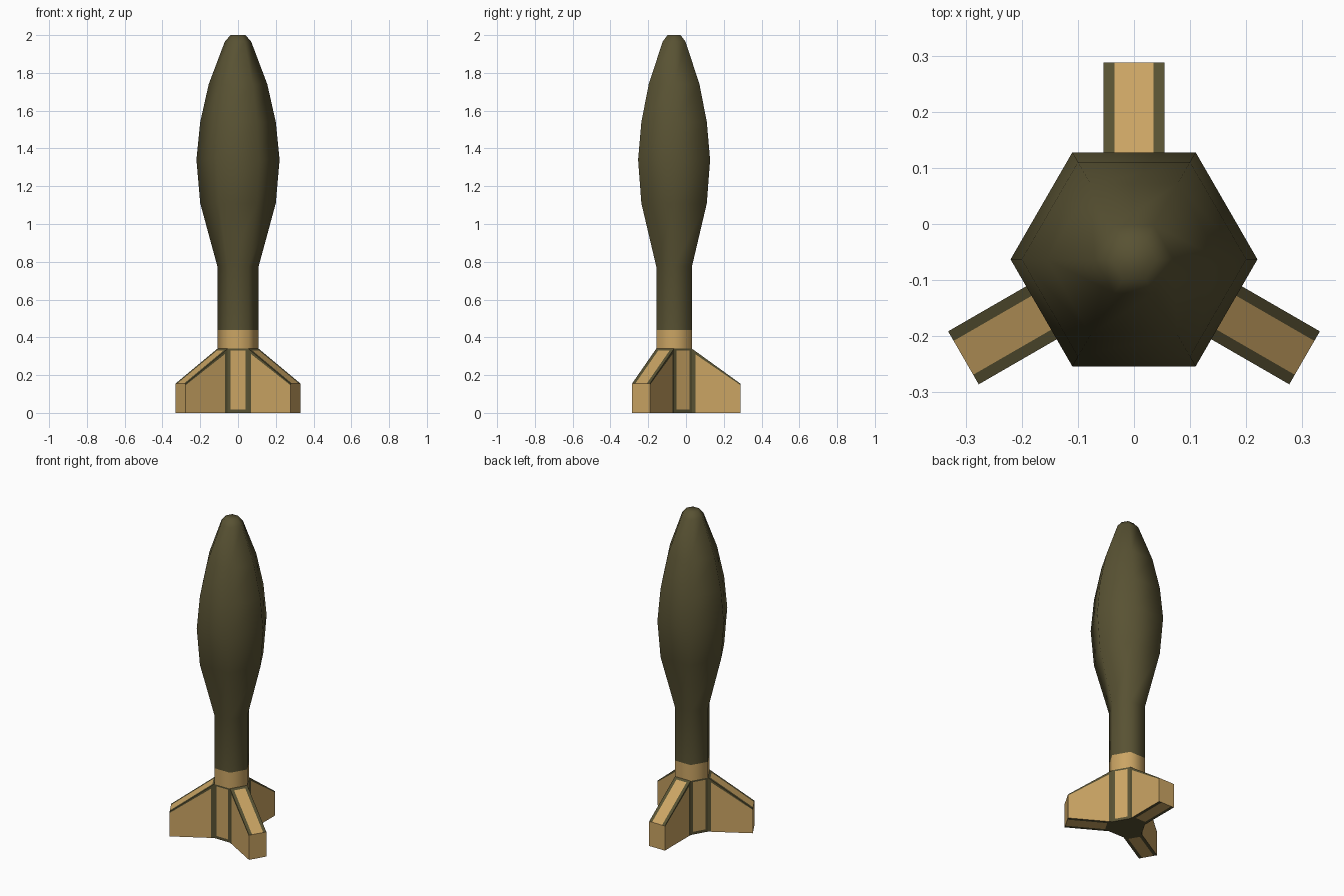
import bpy, bmesh, math
from mathutils import Vector, Matrix

if "Cube" in bpy.data.objects:
    bpy.data.objects.remove(bpy.data.objects["Cube"])

CY = -0.063            # body axis position in y
R = 0.109              # tail tube corner radius
AP = R * math.cos(math.pi / 6)


def material(name, rgb):
    m = bpy.data.materials.new(name)
    m.diffuse_color = (*rgb, 1)
    m.use_nodes = True
    m.node_tree.nodes["Principled BSDF"].inputs["Base Color"].default_value = m.diffuse_color
    return m


OLIVE = material("olive_green", (0.098, 0.084, 0.033))
TAN = material("tan", (0.597, 0.376, 0.127))


def finish(bm, name):
    bmesh.ops.remove_doubles(bm, verts=bm.verts, dist=0.0005)
    bmesh.ops.recalc_face_normals(bm, faces=bm.faces)
    me = bpy.data.meshes.new(name)
    bm.to_mesh(me)
    bm.free()
    me.materials.append(OLIVE)
    me.materials.append(TAN)
    ob = bpy.data.objects.new(name, me)
    ob.location.y = CY
    bpy.context.collection.objects.link(ob)
    return ob


# Six-sided shell body: (radius, height) profile, tan below the collar line
profile = [(R, 0.34), (R, 0.44), (R, 0.775), (0.2, 1.11), (0.22, 1.34),
           (0.2, 1.54), (0.155, 1.74), (0.07, 1.965), (0.04, 2.0)]
bm = bmesh.new()
rings = [[bm.verts.new((r * math.cos(i * math.pi / 3), r * math.sin(i * math.pi / 3), z))
          for i in range(6)] for r, z in profile]
for k, (lo, hi) in enumerate(zip(rings, rings[1:])):
    for i in range(6):
        j = (i + 1) % 6
        f = bm.faces.new((lo[i], lo[j], hi[j], hi[i]))
        f.material_index = 1 if k == 0 else 0
bm.faces.new(rings[-1])
for f in bm.faces:
    f.smooth = True
finish(bm, "shell_body")


# Quad a-b-c-d with a tan centre and olive margins (fractions: u0, u1, v0, v1)
def panel(bm, m, a, b, c, d, u0=0, u1=0, v0=0, v1=0):
    a, b, c, d = (Vector(p) for p in (a, b, c, d))

    def at(u, v):
        return m @ a.lerp(b, u).lerp(d.lerp(c, u), v)
    us, vs = (0, u0, 1 - u1, 1), (0, v0, 1 - v1, 1)
    for i in range(3):
        for j in range(3):
            if us[i + 1] - us[i] < 1e-6 or vs[j + 1] - vs[j] < 1e-6:
                continue
            f = bm.faces.new([bm.verts.new(at(u, v)) for u, v in (
                (us[i], vs[j]), (us[i + 1], vs[j]), (us[i + 1], vs[j + 1]), (us[i], vs[j + 1]))])
            f.material_index = 1 if i == j == 1 else 0


H, TIP_H, TIP = 0.34, 0.155, 0.351   # fin root height, tip height, tip distance
W = R / 2

# Tail tube faces between the fins, and the dark base plate
bm = bmesh.new()
for k in range(3):
    m = Matrix.Rotation(math.radians(30 + 120 * k), 4, 'Z')
    panel(bm, m, (AP, -W, 0), (AP, W, 0), (AP, W, H), (AP, -W, H), 0.14, 0.14, 0.05, 0.03)
bm.faces.new([bm.verts.new((R * math.cos(i * math.pi / 3), R * math.sin(i * math.pi / 3), 0))
              for i in range(6)])
finish(bm, "tail_tube")

# Three thick fins
for k in range(3):
    bm = bmesh.new()
    m = Matrix.Rotation(math.radians(90 + 120 * k), 4, 'Z')
    for s in (-1, 1):    # sides
        panel(bm, m, (AP, s * W, 0), (TIP, s * W, 0), (TIP, s * W, TIP_H), (AP, s * W, H),
              0.07, 0, 0, 0.05)
    # sloped top, tip and underside
    panel(bm, m, (AP, -W, H), (TIP, -W, TIP_H), (TIP, W, TIP_H), (AP, W, H), 0.05, 0, 0.18, 0.18)
    panel(bm, m, (TIP, -W, 0), (TIP, W, 0), (TIP, W, TIP_H), (TIP, -W, TIP_H))
    panel(bm, m, (AP, -W, 0), (TIP, -W, 0), (TIP, W, 0), (AP, W, 0), 0.1, 0, 0.18, 0.18)
    finish(bm, "tail_fin_%d" % (k + 1))
